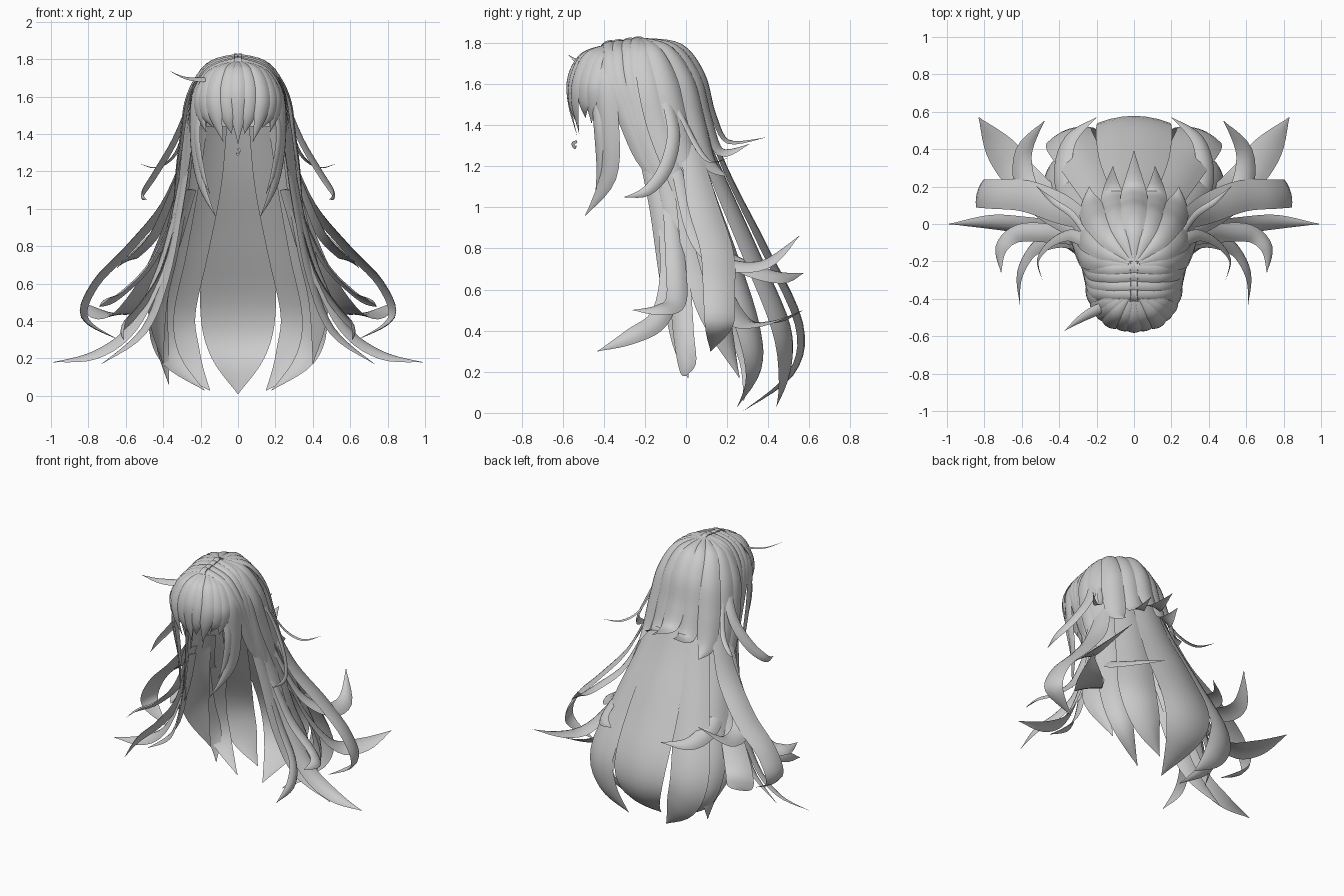
import bpy, bmesh
from mathutils import Vector

cube = bpy.data.objects.get("Cube")
if cube:
    bpy.data.objects.remove(cube)

hair = bpy.data.materials.new("hair_grey")
hair.use_nodes = True
hair.diffuse_color = (.6, .6, .6, 1)
hair.node_tree.nodes["Principled BSDF"].inputs["Base Color"].default_value = (.6, .6, .6, 1)
HEAD = Vector((0, -.25, 1.4))
UP = (0, 0, 1)


def spline(points, t):
    """Catmull-Rom through points of any dimension, t from 0 to 1."""
    last = len(points) - 1
    i = min(int(t * last), last - 1)
    f = t * last - i
    a, b, c, d = (points[min(max(i + k, 0), last)] for k in (-1, 0, 1, 2))
    return [q + f / 2 * (r - p + f * (2 * p - 5 * q + 4 * r - s + f * (3 * (q - r) + s - p)))
            for p, q, r, s in zip(a, b, c, d)]


def finish(bm, name):
    bmesh.ops.recalc_face_normals(bm, faces=bm.faces)
    mesh = bpy.data.meshes.new(name)
    bm.to_mesh(mesh)
    bm.free()
    obj = bpy.data.objects.new(name, mesh)
    bpy.context.collection.objects.link(obj)
    mesh.materials.append(hair)
    bpy.ops.object.select_all(action="DESELECT")
    obj.select_set(True)
    bpy.context.view_layer.objects.active = obj
    bpy.ops.object.shade_smooth_by_angle()


def lock(name, points, bulge=.35, facing=None):
    """Sweep a crescent section along points of (x, y, z, half width)."""
    steps = 5 * (len(points) - 1)
    rows = [spline(points, i / steps) for i in range(steps + 1)]
    path = [Vector(r[:3]) for r in rows]
    normal = Vector(facing) if facing else path[0] - HEAD
    bm = bmesh.new()
    rings = []
    for i, centre in enumerate(path):
        along = (path[min(i + 1, steps)] - path[max(i - 1, 0)]).normalized()
        normal = (normal - along * normal.dot(along)).normalized()
        side = along.cross(normal)
        w = max(rows[i][3], .002)
        outer = [(u / 3, 1) for u in range(-3, 4)]
        inner = [(u / 3, .45) for u in range(2, -3, -1)]
        rings.append([bm.verts.new(centre + side * w * u + normal * w * bulge * k * (1 - u * u))
                      for u, k in outer + inner])
    for a, b in zip(rings, rings[1:]):
        for j in range(len(a)):
            k = (j + 1) % len(a)
            bm.faces.new((a[j], a[k], b[k], b[j]))
    bm.faces.new(rings[0])
    bm.faces.new(rings[-1])
    finish(bm, name)


def pair(name, *points, bulge=.35, facing=None):
    for label, s in (("left", 1), ("right", -1)):
        front = facing and (s * facing[0], *facing[1:])
        lock(f"{label}_{name}", [(s * x, y, z, w) for x, y, z, w in points], bulge, front)


def fan(name, count, widths, *guides, skip_first=False):
    """Spread mirrored locks across a family of guide paths."""
    for i in range(int(skip_first), count):
        t = i / (count - 1)
        points = [(*spline(station, t), w) for station, w in zip(zip(*guides), widths)]
        # stagger the tips so the ends look cut unevenly
        x, y, z, w = points[-1]
        points[-1] = (x, y, z + (.05 if i % 2 else 0), w)
        pair(f"{name}_{i + 1}", *points)


# Scalp shell, open at the face and neck
bm = bmesh.new()
bmesh.ops.create_uvsphere(bm, u_segments=32, v_segments=20, radius=1)
for v in bm.verts:
    v.co = Vector((v.co.x * .245, v.co.y * .3 - .24, v.co.z * .32 + 1.49))
low = [f for f in bm.faces if f.calc_center_median().z < 1.46 - .35 * f.calc_center_median().y]
bmesh.ops.delete(bm, geom=low, context="FACES")
finish(bm, "scalp")

# Crown strands running back
crown_back = [(0, -.2, 1.82), (0, -.03, 1.78), (0, .07, 1.64), (0, .12, 1.45), (0, .2, 1.31), (0, .39, 1.34)]
crown_mid = [(.02, -.2, 1.82), (.13, -.09, 1.77), (.19, 0, 1.62), (.22, .05, 1.42), (.24, .11, 1.22), (.24, .2, 1.15)]
crown_side = [(.03, -.22, 1.82), (.16, -.2, 1.76), (.25, -.17, 1.6), (.28, -.12, 1.4), (.31, -.06, 1.2), (.35, -.01, .95)]
crown_widths = (.012, .05, .07, .075, .06, 0)
lock("crown_centre", [(*p, w) for p, w in zip(crown_back, crown_widths)])
fan("crown", 5, crown_widths, crown_back, crown_mid, crown_side, skip_first=True)

# Strands over the top and down the sides
fan("side_band", 4, (.035, .035, .045, .05, .05, 0),
    [(-.02, -.23, 1.82), (.14, -.24, 1.78), (.23, -.23, 1.64), (.265, -.2, 1.45), (.29, -.14, 1.25), (.33, -.07, 1)],
    [(-.02, -.38, 1.8), (.14, -.38, 1.75), (.225, -.37, 1.62), (.25, -.29, 1.45), (.27, -.2, 1.25), (.31, -.13, 1.05)])

# Fringe
fringe_centre = [(0, -.38, 1.79), (0, -.5, 1.74), (0, -.56, 1.63), (0, -.56, 1.5), (0, -.53, 1.35)]
fringe_widths = (.012, .04, .048, .038, 0)
fan("fringe", 5, fringe_widths, fringe_centre,
    [(.02, -.38, 1.79), (.09, -.48, 1.74), (.13, -.53, 1.62), (.12, -.54, 1.5), (.08, -.52, 1.36)],
    [(.03, -.38, 1.79), (.14, -.43, 1.73), (.2, -.46, 1.61), (.2, -.46, 1.51), (.17, -.46, 1.41)], skip_first=True)
lock("fringe_centre", [(*p, w) for p, w in zip(fringe_centre, fringe_widths)])
pair("face_lock", (.1, -.4, 1.75, .03), (.21, -.41, 1.62, .06), (.23, -.38, 1.4, .06),
     (.2, -.38, 1.15, .045), (.12, -.49, .96, 0))
pair("face_wisp", (.19, -.45, 1.6, .02), (.22, -.43, 1.4, .025), (.19, -.42, 1.2, .02), (.15, -.44, 1.08, 0))
lock("stray_flick", [(-.1, -.42, 1.7, .02), (-.2, -.46, 1.69, .03), (-.29, -.51, 1.7, .02), (-.37, -.57, 1.74, 0)])
lock("fringe_curl", [(0, -.53, 1.32, .007), (.01, -.55, 1.31, .008), (0, -.54, 1.29, .007), (-.01, -.53, 1.3, 0)])

# Long back curtain
lock("back_centre", [(0, .02, 1.6, .1), (0, .18, 1.18, .13), (0, .36, .8, .19), (0, .53, .43, .2),
                     (0, .5, .2, .14), (0, .28, .01, 0)], .2)
pair("back_inner", (.12, .01, 1.5, .07), (.18, .16, 1.13, .1), (.27, .32, .76, .12), (.35, .46, .42, .13),
     (.29, .48, .2, .1), (.15, .44, .03, 0), bulge=.25, facing=(.4, 1, .3))
pair("back_outer", (.2, -.03, 1.5, .06), (.28, .07, 1.1, .09), (.35, .19, .75, .1), (.41, .3, .42, .09),
     (.36, .33, .2, .065), (.18, .25, .03, 0))
pair("back_leaf", (.25, -.1, 1.5, .05), (.3, 0, 1.1, .07), (.37, .06, .75, .09), (.43, .14, .48, .09),
     (.4, .26, .17, 0))
lock("stray_tip", [(-.35, .1, .9, .04), (-.41, .22, .5, .06), (-.4, .3, .25, .05), (-.37, .28, .06, 0)])

# Long side locks sweeping outward
pair("side_sweep", (.26, -.18, 1.4, .05), (.31, -.1, 1.05, .06), (.4, -.04, .7, .06), (.56, -.01, .37, .055),
     (.76, .01, .22, .045), (.99, 0, .18, 0), facing=(1, -.6, .6))
pair("side_tail", (.26, -.2, 1.3, .04), (.31, -.13, 1, .05), (.38, -.07, .65, .06), (.5, -.02, .35, .05),
     (.73, .01, .17, 0), facing=(1, -.4, .5))

# Wide lock that hooks back under itself
pair("hook_lock", (.27, .02, 1.3, .05), (.39, .08, 1.02, .08), (.58, .15, .79, .085), (.76, .16, .6, .08),
     (.82, .16, .42, .07), (.64, .12, .3, 0), bulge=.2, facing=(1, .35, 1))
pair("wing_leaf", (.32, .02, 1.05, .04), (.45, .13, .68, .07), (.6, .25, .45, .09), (.72, .41, .43, .08),
     (.83, .57, .5, 0), bulge=.2)

# Curls turning to the back
pair("back_curl_low", (.25, .04, 1.1, .04), (.34, .13, .82, .055), (.38, .28, .71, .06), (.34, .45, .66, .045),
     (.2, .57, .68, 0), facing=UP)
pair("back_curl_high", (.3, -.04, 1.2, .04), (.44, .05, .87, .055), (.57, .18, .73, .065), (.59, .38, .72, .05),
     (.48, .55, .86, 0), facing=UP)

# Curls turning to the front
pair("front_curl_low", (.3, -.1, 1, .04), (.4, -.08, .66, .05), (.53, -.13, .46, .05), (.61, -.27, .37, .04),
     (.61, -.43, .3, 0), facing=UP)
pair("front_curl_high", (.3, -.08, 1.05, .035), (.45, -.05, .72, .05), (.62, -.05, .54, .05),
     (.71, -.13, .5, .04), (.71, -.26, .5, 0), facing=UP)
pair("temple_curl", (.26, -.1, 1.55, .03), (.34, -.06, 1.36, .035), (.44, -.1, 1.19, .035),
     (.51, -.19, 1.08, .025), (.49, -.3, 1.05, 0))
pair("temple_wisp", (.26, -.05, 1.5, .015), (.33, .05, 1.3, .018), (.43, .12, 1.22, .015), (.52, .2, 1.24, 0))
